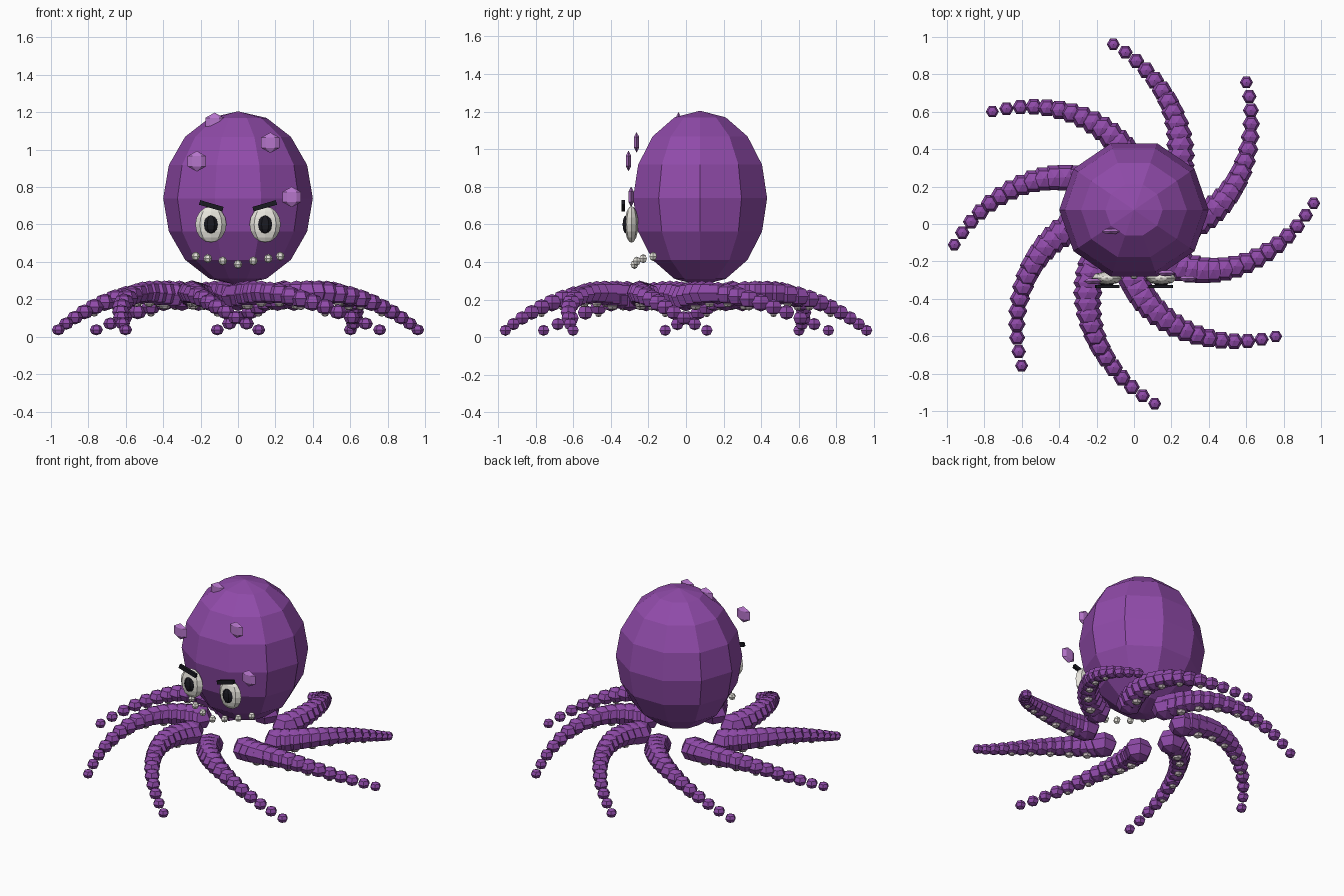
import bpy, bmesh
from math import sin, cos, pi, radians
from mathutils import Matrix, Vector

if "Cube" in bpy.data.objects:
    bpy.data.objects.remove(bpy.data.objects["Cube"])


def material(name, rgb):
    m = bpy.data.materials.new(name)
    m.diffuse_color = (*rgb, 1)
    m.use_nodes = True
    m.node_tree.nodes["Principled BSDF"].inputs["Base Color"].default_value = m.diffuse_color
    return m


PURPLE = material("purple_skin", (0.28, 0.07, 0.40))
LILAC = material("lilac_spot", (0.47, 0.18, 0.60))
WHITE = material("off_white", (0.80, 0.78, 0.72))
SUCKER = material("sucker_grey", (0.62, 0.54, 0.56))
BLACK = material("black", (0.01, 0.01, 0.015))


def add_object(name, bm, mat):
    mesh = bpy.data.meshes.new(name)
    bm.to_mesh(mesh)
    bm.free()
    mesh.materials.append(mat)
    ob = bpy.data.objects.new(name, mesh)
    bpy.context.collection.objects.link(ob)
    return ob


def balls(name, items, seg, rings, mat):
    """One object made of flat-shaded ellipsoids; items = [(centre, radii)]."""
    bm = bmesh.new()
    for centre, radii in items:
        mx = (Matrix.Translation(centre) @ Matrix.Diagonal((*radii, 1))
              @ Matrix.Rotation(pi / 2, 4, 'Z'))
        bmesh.ops.create_uvsphere(bm, u_segments=seg, v_segments=rings,
                                  radius=1, matrix=mx)
    return add_object(name, bm, mat)


# Head
balls("head", [((0, 0.075, 0.74), (0.40, 0.375, 0.465))], 10, 8, PURPLE)

# Eight spiralling arms of shrinking beads, with suckers underneath
STEPS = 14
for k in range(8):
    beads, suckers = [], []
    for i in range(STEPS + 1):
        t = i / STEPS
        a = k * pi / 4 + 0.9 * t
        r = 0.30 + 0.667 * t
        z = 0.037 + 0.178 * (1 - t) + 0.092 * sin(pi * t)
        size = 0.091 - 0.056 * t
        p = Vector((r * cos(a), r * sin(a), z))
        beads.append((p, (size, size, size * 0.85)))
        if i % 2 == 0 and 2 <= i <= 10:
            s = size * 0.38
            suckers.append((p - Vector((0, 0, size * 0.8)), (s, s, s * 0.6)))
    balls(f"arm_{k + 1}", beads, 6, 4, PURPLE)
    balls(f"suckers_{k + 1}", suckers, 6, 4, SUCKER)

# Eyes, pupils and slanted brows
for side, s in (("left", -1), ("right", 1)):
    balls(f"{side}_eye", [((s * 0.145, -0.29, 0.60), (0.083, 0.036, 0.097))], 8, 8, WHITE)
    balls(f"{side}_pupil", [((s * 0.145, -0.32, 0.60), (0.038, 0.02, 0.048))], 6, 6, BLACK)
    bm = bmesh.new()
    mx = (Matrix.Translation((s * 0.143, -0.334, 0.70))
          @ Matrix.Rotation(radians(-16 * s), 4, 'Y')
          @ Matrix.Diagonal((0.13, 0.018, 0.025, 1)))
    bmesh.ops.create_cube(bm, size=1, matrix=mx)
    add_object(f"{side}_brow", bm, BLACK)

# Curved row of teeth
half = [(0.082, -0.262, 0.405), (0.162, -0.228, 0.418), (0.226, -0.175, 0.43)]
teeth = [(0, -0.275, 0.387)] + [(s * x, y, z) for x, y, z in half for s in (-1, 1)]
balls("teeth", [(p, (0.023, 0.023, 0.024)) for p in teeth], 6, 4, WHITE)

# Skin spots
spots = [(-0.22, -0.306, 0.938), (0.173, -0.263, 1.037),
         (0.287, -0.292, 0.747), (-0.125, -0.04, 1.143)]
balls("spots", [(p, (0.057, 0.019, 0.055)) for p in spots], 6, 3, LILAC)
